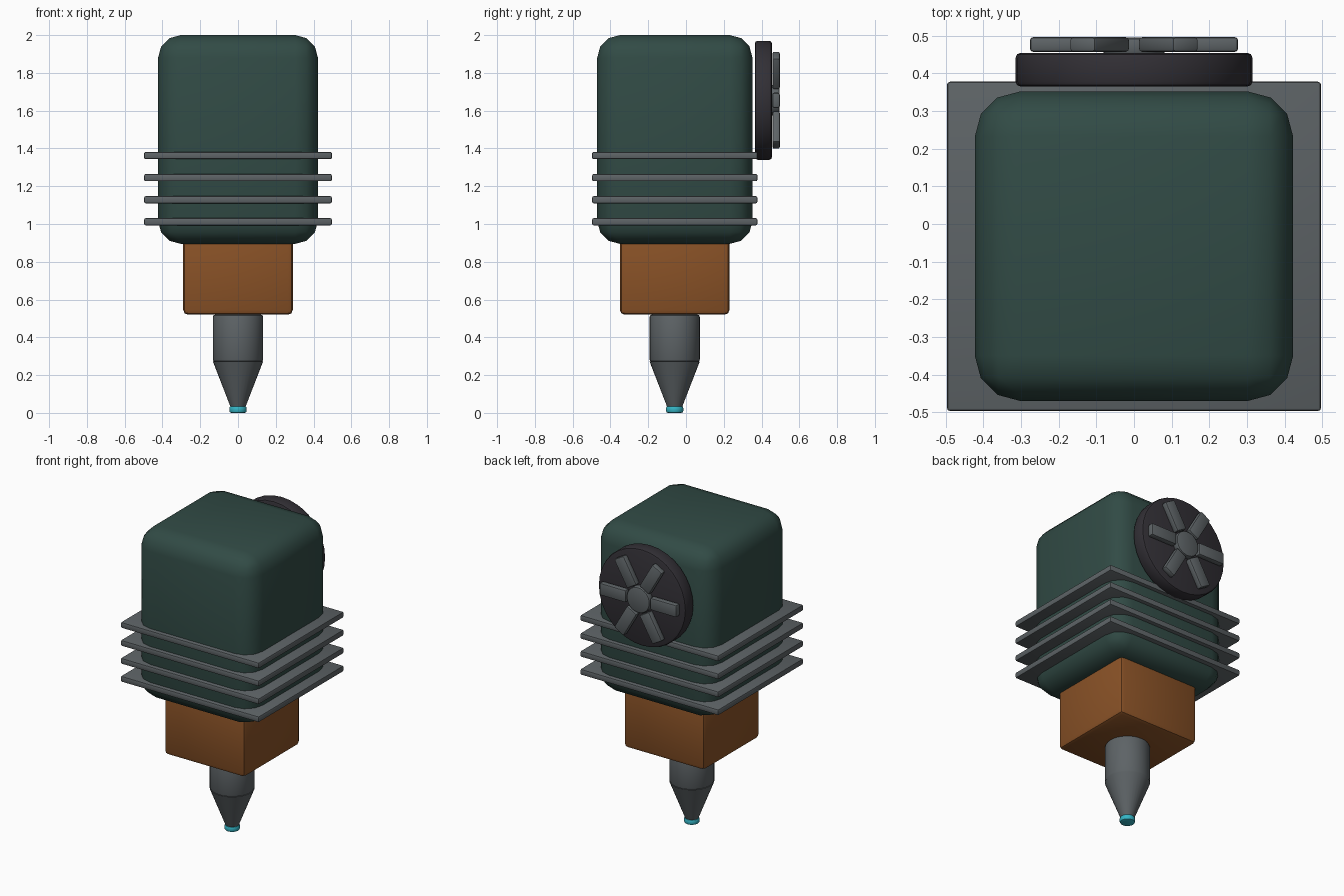
import bpy, math
from mathutils import Matrix

if "Cube" in bpy.data.objects:
    bpy.data.objects.remove(bpy.data.objects["Cube"])

CY = -0.06  # depth centre of the body stack


def material(name, rgb):
    m = bpy.data.materials.new(name)
    m.diffuse_color = (*rgb, 1)
    m.use_nodes = True
    m.node_tree.nodes["Principled BSDF"].inputs["Base Color"].default_value = m.diffuse_color
    return m


GREEN = material("dark green paint", (0.031, 0.070, 0.060))
COPPER = material("copper", (0.255, 0.085, 0.020))
STEEL = material("steel grey", (0.110, 0.125, 0.133))
BLACK = material("black plastic", (0.032, 0.029, 0.036))
CYAN = material("cyan glow", (0.035, 0.46, 0.56))


def finish(ob, name, mat, bevel=0, segments=2, angle=35):
    ob.name = name
    ob.data.materials.append(mat)
    if bevel:
        mod = ob.modifiers.new("bevel", 'BEVEL')
        mod.width = bevel
        mod.segments = segments
        mod.limit_method = 'ANGLE'
        mod.angle_limit = math.radians(30)
        bpy.ops.object.modifier_apply(modifier=mod.name)
    bpy.ops.object.shade_smooth_by_angle(angle=math.radians(angle))
    return ob


def box(name, lo, hi, mat, bevel, segments=2, matrix=None):
    bpy.ops.mesh.primitive_cube_add(size=1)
    ob = bpy.context.object
    size = [b - a for a, b in zip(lo, hi)]
    mid = [(a + b) / 2 for a, b in zip(lo, hi)]
    ob.data.transform(Matrix.Translation(mid) @ Matrix.Diagonal((*size, 1)))
    if matrix:
        ob.data.transform(matrix)
    return finish(ob, name, mat, bevel, segments)


def cylinder(name, r1, r2, depth, loc, mat, bevel=0, rot=(0, 0, 0), segments=2):
    bpy.ops.mesh.primitive_cone_add(vertices=32, radius1=r1, radius2=r2,
                                    depth=depth, location=loc, rotation=rot)
    return finish(bpy.context.object, name, mat, bevel, segments)


# Main housing and lower block
box("housing", (-0.423, -0.47, 0.895), (0.423, 0.352, 2.0), GREEN, 0.12, 3)
box("heater_block", (-0.29, CY - 0.29, 0.52), (0.29, CY + 0.29, 1.0), COPPER, 0.025)

# Cooling fins
for i in range(4):
    z = 1.012 + i * 0.1167
    box(f"cooling_fin_{i + 1}", (-0.497, -0.497, z - 0.019), (0.497, 0.378, z + 0.019),
        STEEL, 0.008)

# Nozzle: barrel, cone and glowing tip
cylinder("nozzle_barrel", 0.133, 0.133, 0.25, (0, CY, 0.395), STEEL, 0.012)
cylinder("nozzle_cone", 0.038, 0.133, 0.245, (0, CY, 0.15), STEEL)
cylinder("nozzle_tip", 0.046, 0.046, 0.036, (0, CY, 0.018), CYAN, 0.011)

# Rear fan: disc, hub and six radial blades
FZ = 1.655
side = (math.pi / 2, 0, 0)
cylinder("fan_disc", 0.315, 0.315, 0.09, (0, 0.41, FZ), BLACK, 0.014, side)
cylinder("fan_hub", 0.083, 0.083, 0.045, (0, 0.4725, FZ), STEEL, 0.01, side)
for i in range(6):
    turn = Matrix.Translation((0, 0, FZ)) @ Matrix.Rotation(i * math.pi / 3, 4, 'Y')
    box(f"fan_blade_{i + 1}", (0.088, 0.457, -0.04), (0.277, 0.497, 0.04),
        STEEL, 0.01, 2, turn)
